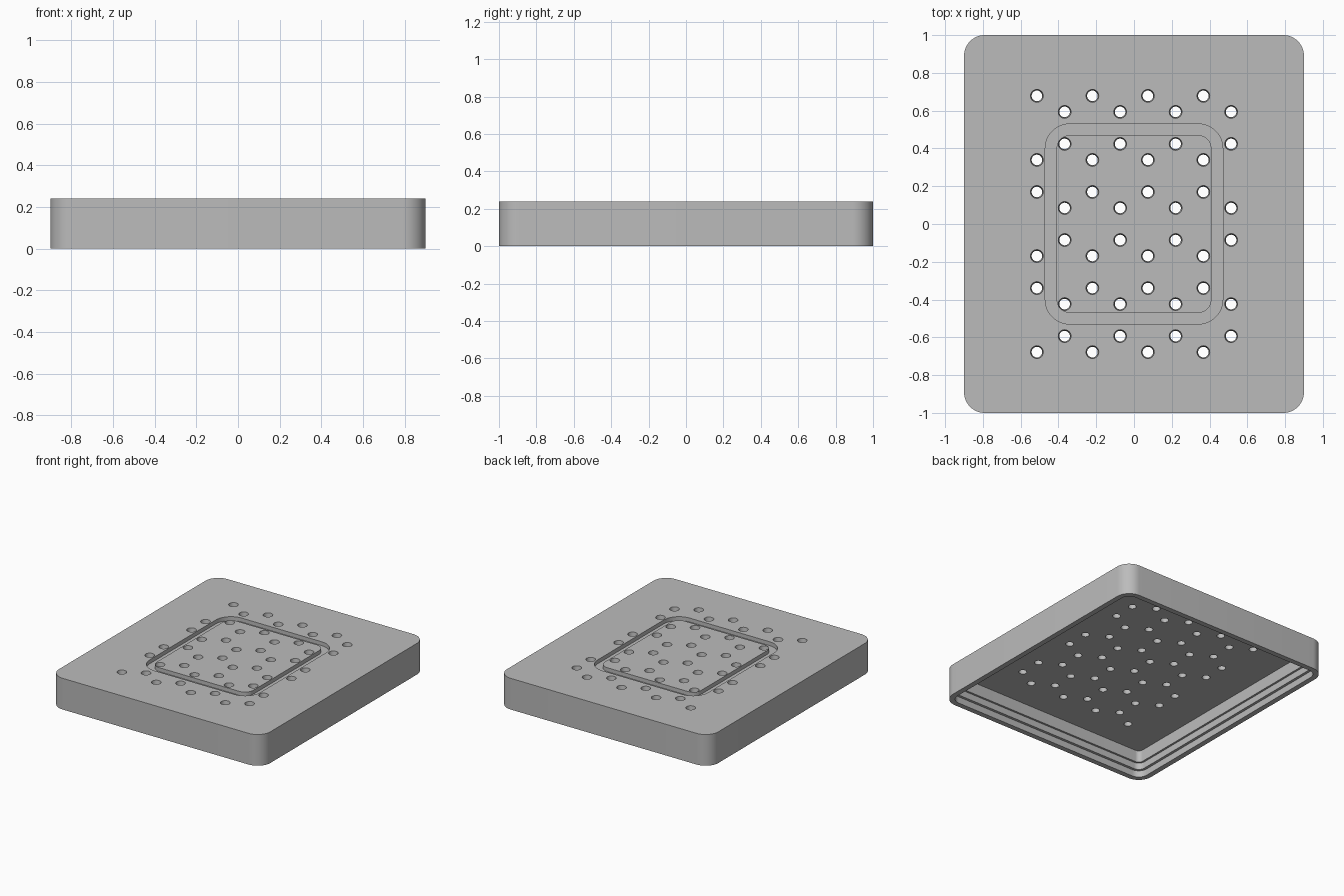
import bpy, bmesh, math

if "Cube" in bpy.data.objects:
    bpy.data.objects.remove(bpy.data.objects["Cube"], do_unlink=True)

HALF_X, HALF_Y, HEIGHT = 0.9, 1.0, 0.24
CORNER, SEGMENTS = 0.11, 12

grey = bpy.data.materials.new("plain grey")
grey.use_nodes = True
grey.diffuse_color = (0.5, 0.5, 0.5, 1)
grey.node_tree.nodes["Principled BSDF"].inputs["Base Color"].default_value = (0.5, 0.5, 0.5, 1)


def rounded_ring(bm, hx, hy, radius, z):
    """Loop of vertices round a rectangle with rounded corners."""
    ring = []
    for i, (sx, sy) in enumerate(((1, 1), (-1, 1), (-1, -1), (1, -1))):
        for k in range(SEGMENTS + 1):
            a = math.pi / 2 * (i + k / SEGMENTS)
            ring.append(bm.verts.new((sx * (hx - radius) + radius * math.cos(a),
                                      sy * (hy - radius) + radius * math.sin(a), z)))
    return ring


def finish(bm, name):
    bmesh.ops.recalc_face_normals(bm, faces=bm.faces)
    mesh = bpy.data.meshes.new(name)
    bm.to_mesh(mesh)
    bm.free()
    mesh.materials.append(grey)
    obj = bpy.data.objects.new(name, mesh)
    bpy.context.collection.objects.link(obj)
    return obj


# Tray: hollow stepped underside, outer wall, then the groove in the top
bm = bmesh.new()
CEILING, FLOOR = 0.19, 0.21
wall_profile = [(0.075, CEILING), (0.075, 0.10), (0.06, 0.10), (0.06, 0.05),
                (0.04, 0.05), (0.04, 0), (0, 0), (0, HEIGHT)]
rings = [rounded_ring(bm, HALF_X - d, HALF_Y - d, CORNER - d, z) for d, z in wall_profile]
for inset, z in ((0, HEIGHT), (0, FLOOR), (0.06, FLOOR), (0.06, HEIGHT)):
    rings.append(rounded_ring(bm, 0.47 - inset, 0.53 - inset, 0.13 - inset, z))
for lower, upper in zip(rings, rings[1:]):
    for i in range(len(lower)):
        j = (i + 1) % len(lower)
        bm.faces.new((lower[i], lower[j], upper[j], upper[i]))
bm.faces.new(rings[0])
bm.faces.new(rings[-1])
tray = finish(bm, "perforated_tray")

# Drain holes: honeycomb corners, slightly tapered downwards
bm = bmesh.new()
SIDE = 0.1696
STEP = SIDE * math.sqrt(3)
TOP_R, BOTTOM_R, REACH = 0.034, 0.028, 0.01
slope = (TOP_R - BOTTOM_R) / (HEIGHT - CEILING)
for row in range(-2, 4):
    centre = (row - 0.5) * 1.5 * SIDE
    for side in (-1, 1):
        y = centre + side * SIDE / 4
        shifted = (row % 2 == 1) == (side > 0)
        for col in range(4):
            x = (col - 1.75 + (0 if shifted else 0.5)) * STEP
            hole = bmesh.ops.create_cone(bm, cap_ends=True, segments=24,
                                         radius1=BOTTOM_R - slope * REACH,
                                         radius2=TOP_R + slope * REACH,
                                         depth=HEIGHT - CEILING + 2 * REACH)
            bmesh.ops.translate(bm, verts=hole["verts"],
                                vec=(x, y, (HEIGHT + CEILING) / 2))
cutter = finish(bm, "hole_cutter")
cutter.hide_render = True

bpy.ops.object.select_all(action="DESELECT")
tray.select_set(True)
bpy.context.view_layer.objects.active = tray
cut = tray.modifiers.new("holes", "BOOLEAN")
cut.operation, cut.solver, cut.object = "DIFFERENCE", "EXACT", cutter
bpy.ops.object.modifier_apply(modifier=cut.name)
bpy.data.objects.remove(cutter, do_unlink=True)
bpy.ops.object.shade_smooth_by_angle(angle=math.radians(30))
